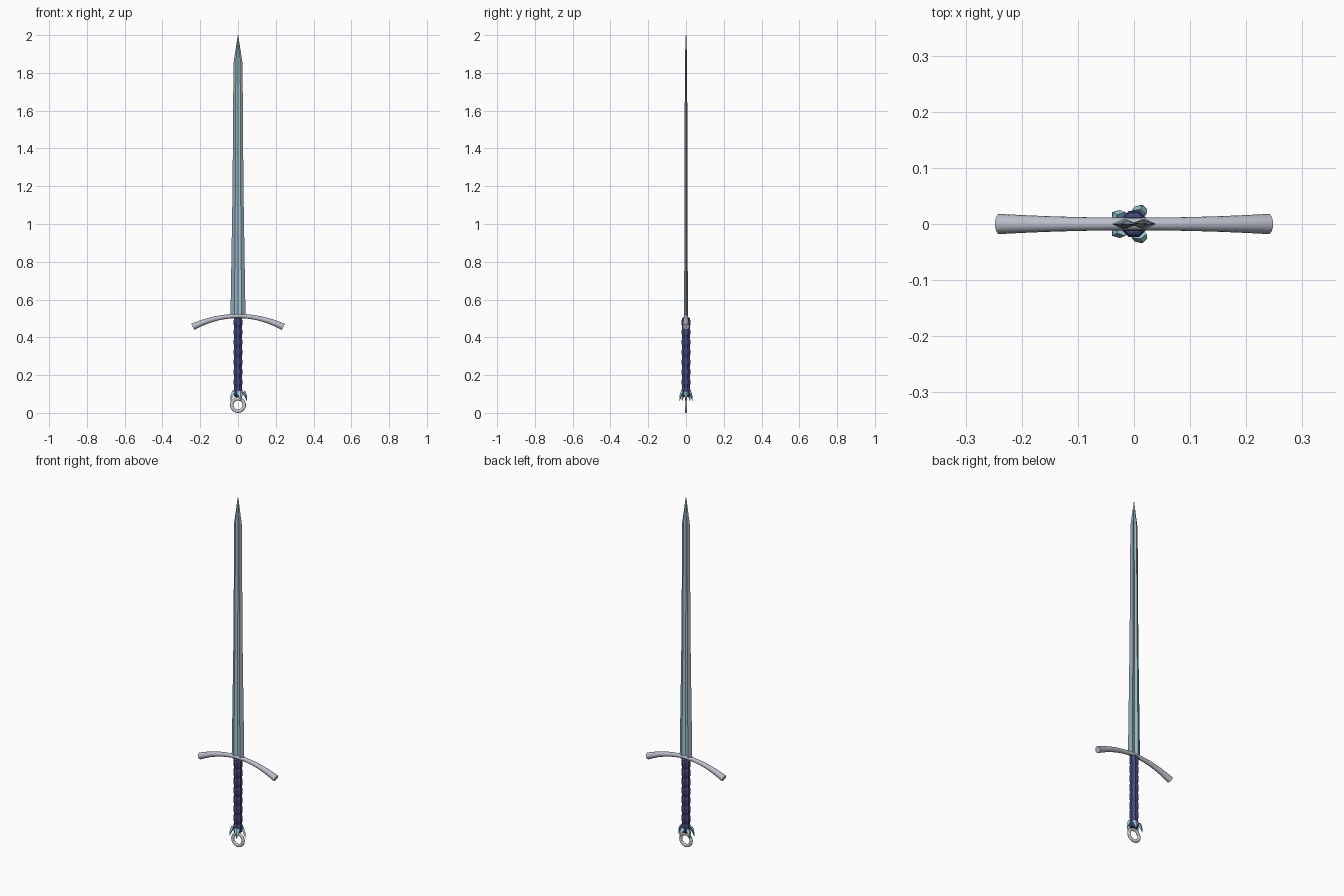
import bpy, bmesh
from math import sin, cos, pi, atan
from mathutils import Vector

if "Cube" in bpy.data.objects:
    bpy.data.objects.remove(bpy.data.objects["Cube"])


def material(name, rgb):
    m = bpy.data.materials.new(name)
    m.diffuse_color = (*rgb, 1)
    m.use_nodes = True
    m.node_tree.nodes["Principled BSDF"].inputs["Base Color"].default_value = m.diffuse_color
    return m


STEEL = material("blade_steel", (0.30, 0.37, 0.42))
FULLER = material("fuller_blue", (0.36, 0.58, 0.68))
NAVY = material("grip_navy", (0.06, 0.065, 0.20))
ICE = material("claw_ice", (0.38, 0.68, 0.78))
GUARD = material("guard_silver", (0.50, 0.52, 0.60))


def loft(name, sections, mats=(), mat_of=None, smooth=False):
    """Skin a list of equally sized closed sections and cap both ends."""
    bm = bmesh.new()
    rings = [[bm.verts.new(p) for p in s] for s in sections]
    n = len(rings[0])
    for a, b in zip(rings, rings[1:]):
        for i in range(n):
            j = (i + 1) % n
            f = bm.faces.new((a[i], a[j], b[j], b[i]))
            if mat_of:
                f.material_index = mat_of(i)
    bm.faces.new(rings[0][::-1])
    bm.faces.new(rings[-1])
    bmesh.ops.remove_doubles(bm, verts=bm.verts, dist=1e-5)
    bmesh.ops.recalc_face_normals(bm, faces=bm.faces)
    me = bpy.data.meshes.new(name)
    bm.to_mesh(me)
    bm.free()
    ob = bpy.data.objects.new(name, me)
    bpy.context.collection.objects.link(ob)
    for m in mats:
        me.materials.append(m)
    if smooth:
        bpy.ops.object.select_all(action='DESELECT')
        bpy.context.view_layer.objects.active = ob
        ob.select_set(True)
        bpy.ops.object.shade_smooth_by_angle(angle=0.7)
    return ob


# Blade: double-diamond section with a hollow fuller down the middle
def blade_section(z, w, t, hollow):
    r = 0.48 * w
    return [(w, 0, z), (r, t, z), (0, t * hollow, z), (-r, t, z),
            (-w, 0, z), (-r, -t, z), (0, -t * hollow, z), (r, -t, z)]


loft("blade", [blade_section(0.50, 0.040, 0.010, 0.3),
               blade_section(1.18, 0.029, 0.008, 0.3),
               blade_section(1.85, 0.024, 0.006, 0.3),
               blade_section(1.995, 0.002, 0.002, 0.8),
               blade_section(2.0, 0.0, 0.0, 1)],
     (STEEL, FULLER), lambda i: 1 if i in (1, 2, 5, 6) else 0)

# Guard: drooping round bar, flared at the ends
guard = []
for k in range(25):
    x = -0.24 + 0.02 * k
    c = Vector((x, 0, 0.513 - x * x))
    slope = atan(-2 * x)
    normal = Vector((-sin(slope), 0, cos(slope)))
    r = 0.0112 + 0.0068 * (abs(x) / 0.24) ** 2
    guard.append([c + normal * r * cos(a) + Vector((0, r * sin(a), 0))
                  for a in (2 * pi * i / 16 for i in range(16))])
loft("guard", guard, (GUARD,), smooth=True)

# Grip: eight-sided handle with wrapped bands
bands = 8
step = 0.42 / bands
profile = [(0.085, 0.016)]
for k in range(bands):
    z = 0.085 + k * step
    profile += [(z + 0.003, 0.0215), (z + 0.3 * step, 0.0248),
                (z + 0.7 * step, 0.0248), (z + step - 0.003, 0.0215)]
profile.append((0.505, 0.016))
loft("grip", [[(r * cos(pi * (i + .5) / 4), r * sin(pi * (i + .5) / 4), z)
               for i in range(8)] for z, r in profile], (NAVY,))

# Five faceted claws around the foot of the grip
for k in range(5):
    a = 2 * pi * k / 5
    out, side = Vector((cos(a), sin(a), 0)), Vector((-sin(a), cos(a), 0))
    sections = []
    # distance out, height, half width, half depth
    for d, z, w, t in ((0.012, 0.095, 0.007, 0.006), (0.029, 0.112, 0.014, 0.010),
                       (0.040, 0.092, 0.012, 0.008), (0.048, 0.060, 0, 0)):
        c = out * d + Vector((0, 0, z))
        n = (out + Vector((0, 0, 0.8))).normalized()
        ring = [c + side * w, c + n * t, c - side * w, c - n * t]
        sections.append([(p.x, p.y * 0.75, p.z) for p in ring])
    loft(f"claw_{k + 1}", sections, (ICE,))

# Pommel ring
bpy.ops.mesh.primitive_torus_add(major_radius=0.033, minor_radius=0.009,
                                 major_segments=28, minor_segments=10,
                                 location=(0, 0, 0.042), rotation=(pi / 2, 0, 0))
ring = bpy.context.object
ring.name = "pommel_ring"
ring.scale.z = 0.75
bpy.ops.object.shade_smooth()
